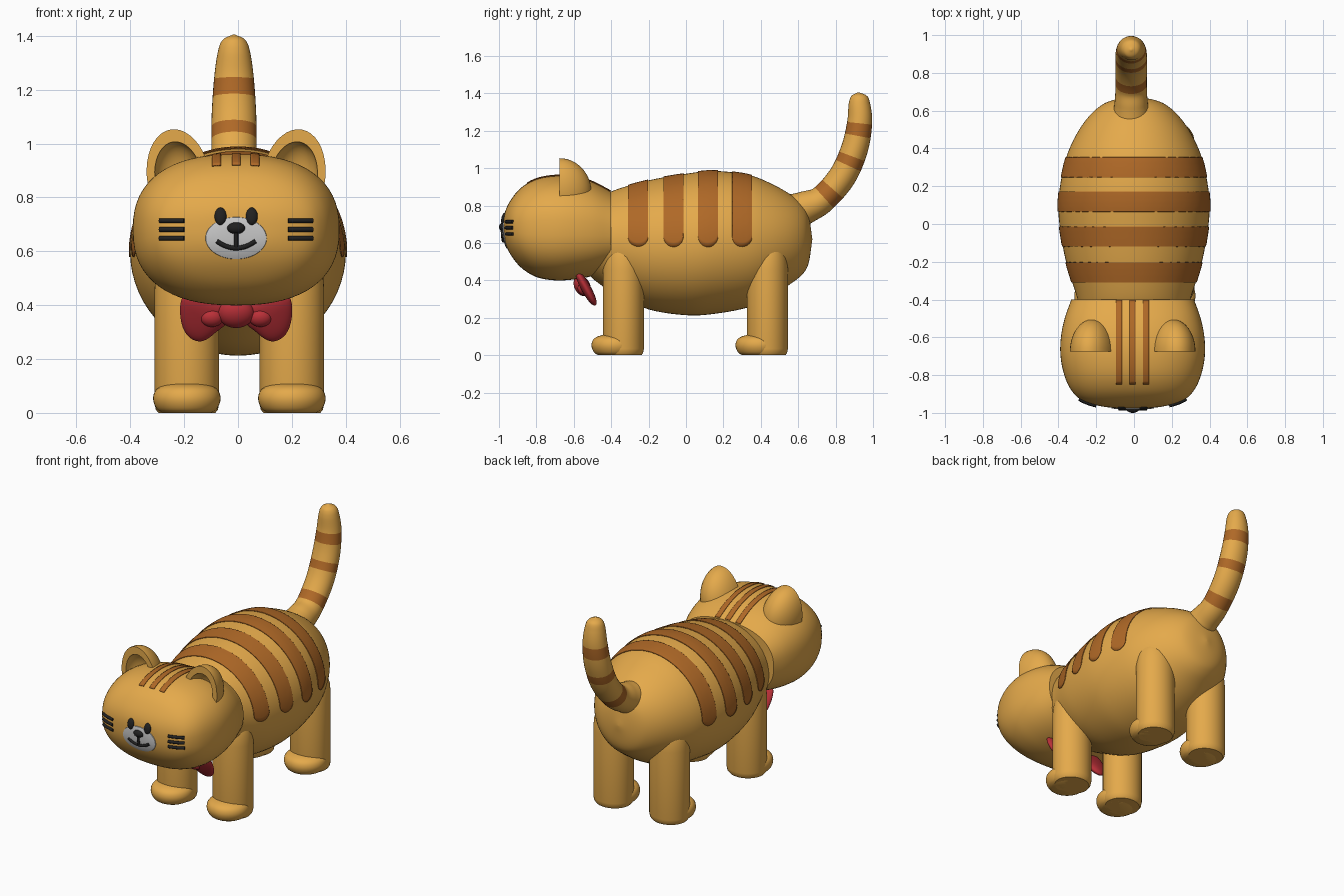
import bpy, bmesh
from math import sin, cos, pi, tau, asin, sqrt, radians
from mathutils import Vector, Matrix
from mathutils.bvhtree import BVHTree

if "Cube" in bpy.data.objects:
    bpy.data.objects.remove(bpy.data.objects["Cube"])

CX = -0.007  # the head and tail sit a hair off centre


def material(name, rgb):
    m = bpy.data.materials.new(name)
    m.diffuse_color = (*rgb, 1)
    m.use_nodes = True
    m.node_tree.nodes["Principled BSDF"].inputs["Base Color"].default_value = m.diffuse_color
    return m


FUR = material("fur", (0.78, 0.40, 0.07))
STRIPE = material("stripe", (0.43, 0.14, 0.02))
BLACK = material("black", (0.015, 0.015, 0.015))
RED = material("red", (0.50, 0.03, 0.04))


def finish(name, bm, *mats):
    me = bpy.data.meshes.new(name)
    bmesh.ops.recalc_face_normals(bm, faces=bm.faces)
    bm.to_mesh(me)
    bm.free()
    for m in mats:
        me.materials.append(m)
    for p in me.polygons:
        p.use_smooth = True
    me.set_sharp_from_angle(angle=radians(50))
    ob = bpy.data.objects.new(name, me)
    bpy.context.collection.objects.link(ob)
    return ob


def skin(name, rings, *mats, closed=True, band=None):
    """Bridge equal-length rows of points; closed rows get end caps."""
    bm = bmesh.new()
    rows = [[bm.verts.new(p) for p in r] for r in rings]
    n = len(rows[0])
    for i, (a, b) in enumerate(zip(rows, rows[1:])):
        for j in range(n if closed else n - 1):
            k = (j + 1) % n
            f = bm.faces.new((a[j], a[k], b[k], b[j]))
            if band and band(i):
                f.material_index = 1
    if closed:
        bm.faces.new(rows[0])
        bm.faces.new(rows[-1])
    return finish(name, bm, *mats)


def ring(c, u, v, ru, rv, p=2, n=48):
    def s(t):
        return abs(t) ** (2 / p) * (1 if t > 0 else -1)
    return [Vector(c) + Vector(u) * ru * s(cos(tau * i / n)) + Vector(v) * rv * s(sin(tau * i / n))
            for i in range(n)]


def spline(keys, steps):
    """Catmull-Rom through tuples of any size."""
    ks = [Vector(k) for k in keys]
    ks = [2 * ks[0] - ks[1]] + ks + [2 * ks[-1] - ks[-2]]
    out = []
    for a, b, c, d in zip(ks, ks[1:], ks[2:], ks[3:]):
        for i in range(steps):
            t = i / steps
            out.append(0.5 * (2 * b + (c - a) * t + (2 * a - 5 * b + 4 * c - d) * t * t
                              + (3 * b - a - 3 * c + d) * t ** 3))
    return out + [ks[-2]]


X, Y, Z = (1, 0, 0), (0, 1, 0), (0, 0, 1)


def loft_y(name, keys, cx, p):
    return skin(name, [ring((cx, y, z), X, Z, max(rx, .004), max(rz, .004), p, 64)
                       for y, z, rx, rz in spline(keys, 5)], FUR)


def tree(ob):
    return BVHTree.FromPolygons([v.co for v in ob.data.vertices],
                                [p.vertices for p in ob.data.polygons])


def hit(bvh, origin, direction, lift):
    d = Vector(direction).normalized()
    return bvh.ray_cast(Vector(origin), d)[0] - d * lift


def blob(name, c, r, mat, rot=0):
    bm = bmesh.new()
    bmesh.ops.create_uvsphere(bm, u_segments=28, v_segments=16, radius=1,
                              matrix=Matrix.Translation(c) @ Matrix.Rotation(rot, 4, 'X') @ Matrix.Diagonal((*r, 1)))
    return finish(name, bm, mat)


def tube(name, pts, r, mat):
    cu = bpy.data.curves.new(name, 'CURVE')
    cu.dimensions, cu.bevel_depth, cu.bevel_resolution, cu.use_fill_caps = '3D', r, 3, True
    sp = cu.splines.new('POLY')
    sp.points.add(len(pts) - 1)
    for q, p in zip(sp.points, pts):
        q.co = (*p, 1)
    cu.materials.append(mat)
    bpy.context.collection.objects.link(bpy.data.objects.new(name, cu))


def sheet(name, rows):
    ob = skin(name, rows, STRIPE, closed=False)
    m = ob.modifiers.new("thickness", 'SOLIDIFY')
    m.thickness, m.offset = 0.004, 0


# Body and head: elliptical sections along y (y, centre z, half width, half height)
body = loft_y("body", [(-.60, .63, .01, .01), (-.58, .63, .15, .12), (-.52, .62, .24, .19),
                       (-.44, .61, .285, .245), (-.36, .605, .31, .285), (-.2, .59, .36, .345),
                       (0, .592, .395, .378), (.15, .603, .398, .382), (.33, .61, .365, .355),
                       (.45, .615, .318, .305), (.55, .62, .255, .245), (.62, .62, .185, .19),
                       (.655, .62, .115, .13), (.675, .62, .005, .005)], 0, 2)
head = loft_y("head", [(-.978, .685, .005, .005), (-.968, .685, .15, .08), (-.935, .683, .265, .15),
                       (-.88, .682, .325, .215), (-.8, .68, .362, .262), (-.7, .68, .382, .28),
                       (-.6, .68, .38, .275), (-.5, .675, .36, .252), (-.4, .665, .325, .21)], CX, 2.4)
body_t, head_t = tree(body), tree(head)

# Back stripes with rounded ends, wrapped on the body
for k, yc in enumerate((-.256, -.067, .118, .30)):
    r, rows = .053, []
    for i in range(17):
        dy = -r * cos(pi * i / 16)
        a0 = asin((.58 + r - sqrt(max(r * r - dy * dy, 0)) - .6) / .37)
        row = []
        for j in range(49):
            a = a0 + (pi - 2 * a0) * j / 48
            d = Vector((cos(a), 0, sin(a)))
            row.append(hit(body_t, Vector((0, yc + dy, .6)) + d * 2, -d, .003))
        rows.append(row)
    sheet(f"back_stripe_{k + 1}", rows)

# Forehead stripes
for k, xc in enumerate((-.08, CX, .063)):
    sheet(f"forehead_stripe_{k + 1}",
          [[hit(head_t, (xc + dx, -.85 + .447 * i / 24, 2), (0, 0, -1), .003)
            for dx in (-.016, -.008, 0, .008, .016)] for i in range(25)])

# Tail with bands (y, z, half width, half thickness)
tk = spline([(.56, .76, .10, .10), (.64, .79, .088, .088), (.73, .835, .083, .075), (.835, .955, .084, .074),
             (.90, 1.10, .083, .072), (.928, 1.24, .074, .067), (.927, 1.34, .06, .058),
             (.923, 1.385, .042, .042), (.922, 1.405, .004, .004)], 12)
mid = [Vector((CX - .008, k[0], k[1])) for k in tk]
rings = []
for i, k in enumerate(tk):
    t = (mid[min(i + 1, len(mid) - 1)] - mid[max(i - 1, 0)]).normalized()
    rings.append(ring(mid[i], X, t.cross(Vector(X)), k[2], k[3], n=32))
bands = [Vector((CX - .008, *b)) for b in ((.765, .865), (.877, 1.04), (.92, 1.205))]
skin("tail", rings, FUR, STRIPE,
     band=lambda i: any(((mid[i] + mid[i + 1]) / 2 - b).length < .031 for b in bands))

for sx, side in ((-1, "left"), (1, "right")):
    # Legs and paws
    for yc, end in ((-.335, "front"), (.435, "back")):
        x = .005 + sx * .195
        skin(f"{end}_{side}_leg", [ring((x, yc, z), X, Y, .12 * s, .11 * s, n=40) for z, s in
                                   ((0, .88), (.012, .96), (.035, 1), (.46, 1), (.52, .96),
                                    (.58, .82), (.62, .58), (.64, .25), (.645, .02))], FUR)
        skin(f"{end}_{side}_paw", [ring((x, yc - .045, z), X, Y, s, s, n=40) for z, s, _ in
                                   spline([(0, .09, 0), (.012, .109, 0), (.035, .122, 0), (.06, .125, 0),
                                           (.085, .115, 0), (.102, .088, 0), (.112, .04, 0), (.113, .004, 0)], 3)], FUR)
    # Ears: half domes with a hollowed flat front
    u, v = (cos(.17), 0, -sx * sin(.17)), (sx * sin(.17), 0, cos(.17))
    prof = [(-.675 + .09 * cos(a), .75 * sin(a)) for a in [.02 + (pi / 2 - .02) * i / 10 for i in range(11)]]
    prof += [(-.675 + .17 * cos(a), sin(a)) for a in [pi / 2 - (pi / 2 - .02) * i / 14 for i in range(15)]]
    skin(f"{side}_ear", [ring((CX + sx * .212, y, .868), u, v, .118 * s, .187 * s, n=40) for y, s in prof], FUR)
    # Eyes
    ex = CX + sx * .058
    blob(f"{side}_eye", hit(head_t, (ex, -2, .73), Y, 0), (.022, .014, .033), BLACK, -.2)
    # Whiskers
    for k, z in enumerate((.714, .681, .648)):
        tube(f"{side}_whisker_{k + 1}", [hit(head_t, (CX + sx * (.193 + .09 * i / 8), -2, z), Y, .003)
                                         for i in range(9)], .009, BLACK)
    # Bow wings: pillow shapes on a tilted plane
    pts = [(.02, .40), (.09, .425), (.17, .45), (.21, .435), (.212, .35), (.19, .285),
           (.14, .258), (.10, .275), (.065, .31), (.02, .335)]
    c = Vector((.12, .36))
    nrm = Vector((0, -.88, -.48))
    rows = []
    for i in range(9):
        a = -pi / 2 + .08 + (pi - .16) * i / 8
        row = []
        for p in pts:
            q = c + (Vector(p) - c) * cos(a) ** .7
            row.append(Vector((CX + sx * q.x, -.53 + (.35 - q.y) * -.0 + (.35 - q.y) * .55, q.y)) + nrm * .026 * sin(a))
        rows.append(row)
    wing = skin(f"{side}_bow_wing", rows, RED)
    m = wing.modifiers.new("smooth", 'SUBSURF')
    m.levels = m.render_levels = 2
    blob(f"{side}_bow_fold", (CX + sx * .09, -.55, .352), (.042, .028, .034), RED, .5)

# Bow knot
blob("bow_knot", (CX, -.555, .37), (.068, .042, .058), RED, .5)

# Muzzle patch (plain grey), nose and mouth
skin("muzzle", [[hit(head_t, (CX + .115 * s * cos(tau * i / 48), -2, .649 + .079 * s * sin(tau * i / 48)), Y, o)
                 for i in range(48)] for s, o in ((1, -.004), (.98, .004), (.8, .006), (.5, .006), (.25, .006), (.03, .006))])
blob("nose", (CX, -.978, .686), (.034, .022, .022), BLACK)
tube("mouth_line", [hit(head_t, (CX, -2, .68 - .066 * i / 6), Y, .007) for i in range(7)], .008, BLACK)
tube("mouth_smile", [hit(head_t, (CX + .072 * t, -2, .612 + .026 * t * t), Y, .007)
                     for t in [i / 8 - 1 for i in range(17)]], .009, BLACK)
